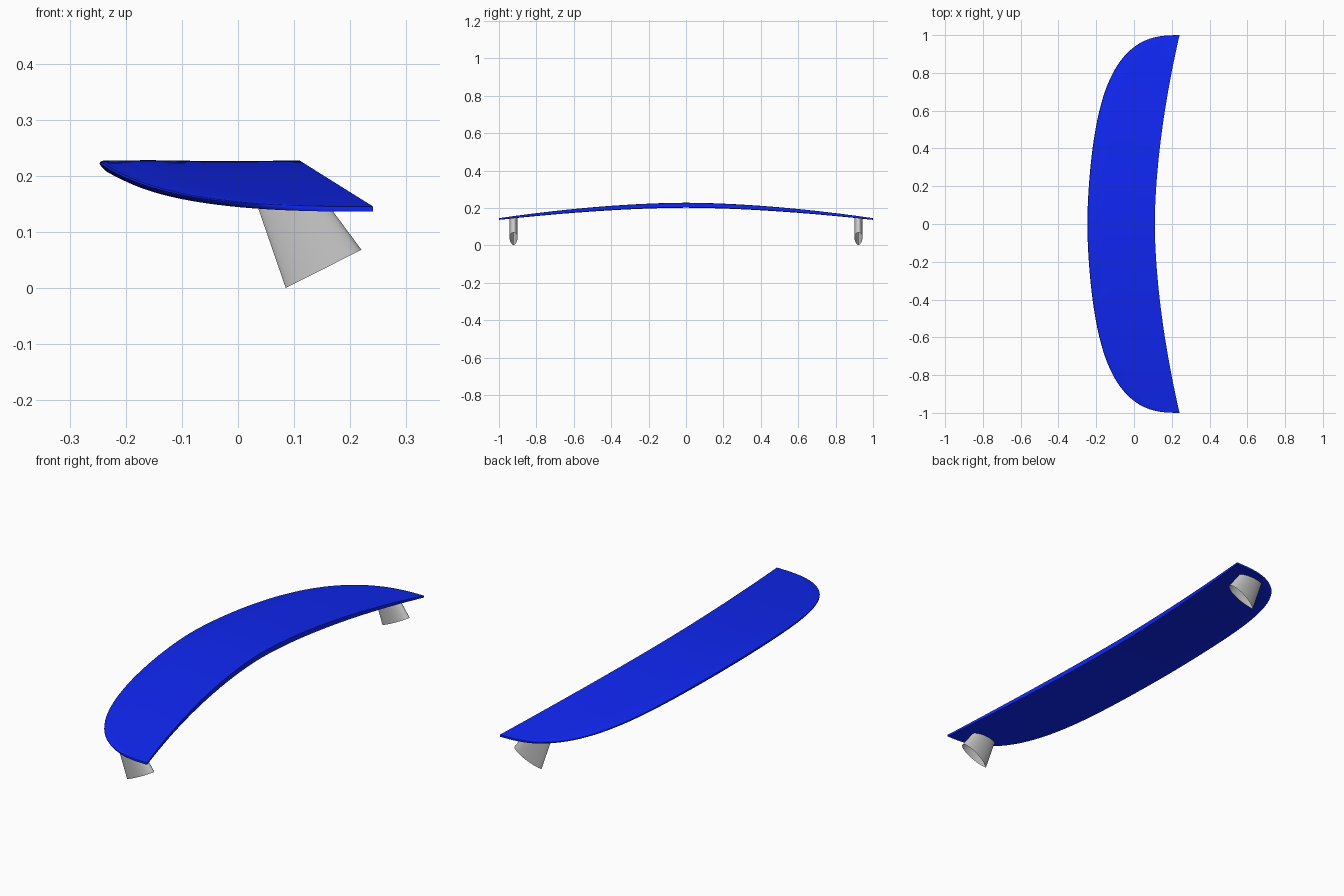
import bpy, math

if "Cube" in bpy.data.objects:
    bpy.data.objects.remove(bpy.data.objects["Cube"])

def make_object(name, verts, faces, angle=35):
    mesh = bpy.data.meshes.new(name)
    mesh.from_pydata(verts, [], faces)
    mesh.validate()
    obj = bpy.data.objects.new(name, mesh)
    bpy.context.collection.objects.link(obj)
    bpy.ops.object.select_all(action='DESELECT')
    obj.select_set(True)
    bpy.context.view_layer.objects.active = obj
    # consistent outward normals
    bpy.ops.object.mode_set(mode='EDIT')
    bpy.ops.mesh.select_all(action='SELECT')
    bpy.ops.mesh.normals_make_consistent(inside=False)
    bpy.ops.object.mode_set(mode='OBJECT')
    bpy.ops.object.shade_smooth_by_angle(angle=math.radians(angle))
    return obj

def loft(sections):
    n = len(sections[0])
    verts = [p for s in sections for p in s]
    faces = [(i*n + j, i*n + (j+1) % n, (i+1)*n + (j+1) % n, (i+1)*n + j)
             for i in range(len(sections) - 1) for j in range(n)]
    return verts, faces

# Wing: swept, drooping blade whose chord closes to a point at each tip
# (chord fraction, depth in thicknesses)
PROFILE = [(0, -.2), (.006, -.06), (.022, 0), (.25, .03), (.5, -.02), (.75, -.02), (1, 0),
           (1, -.9), (.75, -.95), (.5, -1), (.25, -1), (.07, -1), (.035, -.75), (.01, -.42)]

def wing_section(y):
    a = abs(y)
    t = a ** 1.75
    trail, top = .11 + .131 * t, .227 - .082 * t
    chord = .355 * max(1 - a ** 5, 0) ** (1 / 2.8) + .002
    thick = .009 + .017 * (1 - a ** 2)
    return [(trail - chord * (1 - u), y, top + w * thick) for u, w in PROFILE]

STEPS = 64
spans = [math.sin(math.pi / 2 * (2 * i / STEPS - 1)) for i in range(STEPS + 1)]
verts, faces = loft([wing_section(y) for y in spans])
n = len(PROFILE)
faces += [tuple(range(n)), tuple(range(STEPS * n, STEPS * n + n))]
wing = make_object("wing", verts, faces)
blue = bpy.data.materials.new("blue_paint")
blue.diffuse_color = (.005, .02, .9, 1)
blue.use_nodes = True
blue.node_tree.nodes["Principled BSDF"].inputs["Base Color"].default_value = blue.diffuse_color
wing.data.materials.append(blue)

# Supports: open teardrop tubes, slanted at the lower end
def support_ring(front, back, y, count=32):
    ring = []
    for k in range(count):
        a = 2 * math.pi * k / count
        u = (1 - math.cos(a)) / 2            # 0 = sharp front, 1 = round back
        half = .023 * math.sin(a) * (math.sin(a / 2) ** .5) * 1.1
        ring.append((front[0] + (back[0] - front[0]) * u, y + half,
                     front[1] + (back[1] - front[1]) * u))
    return ring

for side, label in ((-1, "left"), (1, "right")):
    y = side * .922
    verts, faces = loft([support_ring((.085, 0), (.22, .068), y),
                         support_ring((.035, .145), (.163, .145), y)])
    make_object(label + "_support", verts, faces)
